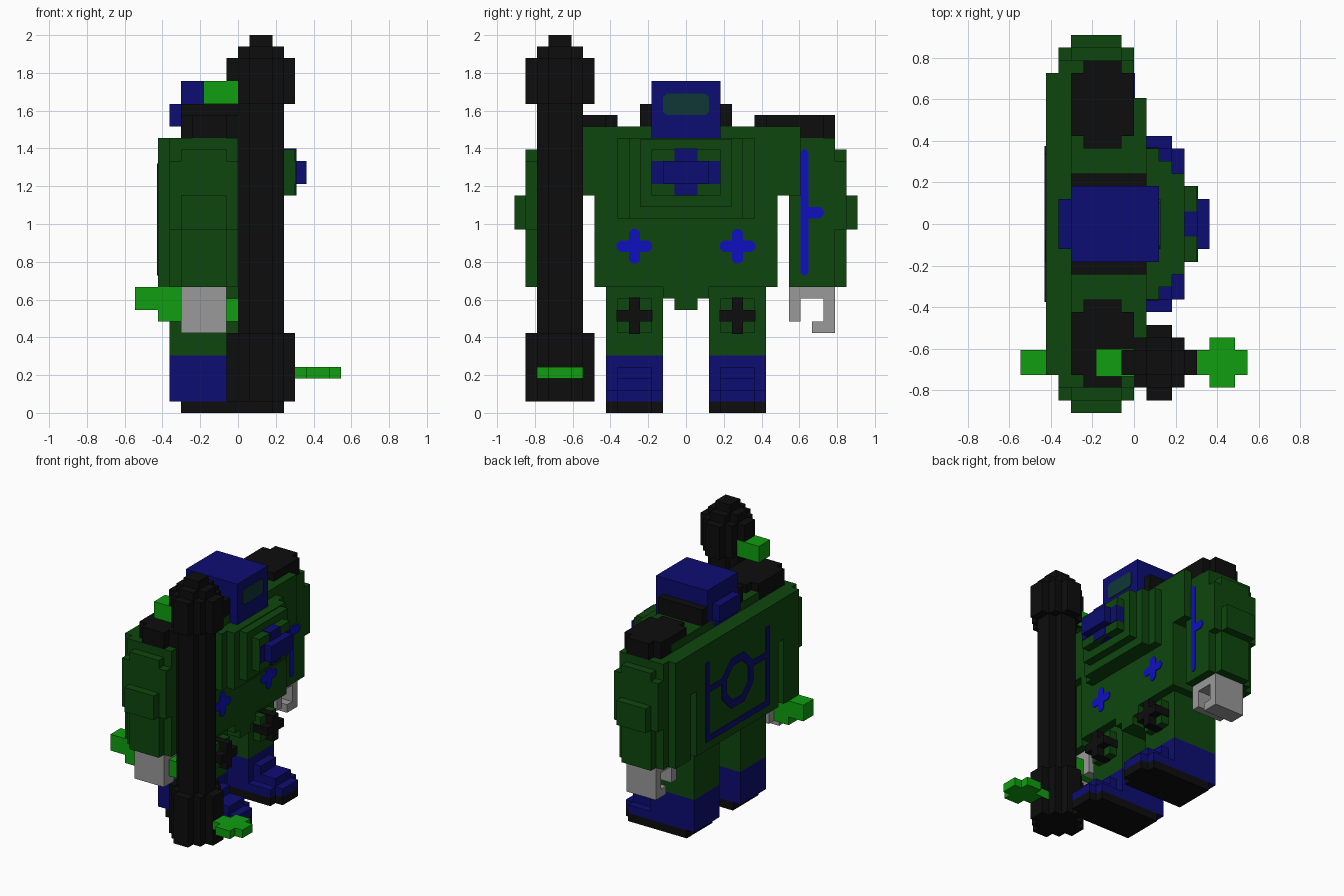
import bpy, bmesh, math

if "Cube" in bpy.data.objects:
    bpy.data.objects.remove(bpy.data.objects["Cube"])

U = 2 / 33      # one block
P = 0.09        # thickness of painted plates, in blocks


def material(name, r, g, b):
    m = bpy.data.materials.new(name)
    m.diffuse_color = (r, g, b, 1)
    m.use_nodes = True
    m.node_tree.nodes["Principled BSDF"].inputs["Base Color"].default_value = (r, g, b, 1)
    return m


GREEN = material("dark green", 0.0044, 0.062, 0.0044)
NAVY = material("navy blue", 0.004, 0.004, 0.17)
BRIGHT = material("bright blue", 0.005, 0.005, 0.53)
LIME = material("bright green", 0.005, 0.34, 0.005)
BLACK = material("black", 0.004, 0.004, 0.004)
GREY = material("grey", 0.32, 0.32, 0.32)
VISOR = material("dark teal", 0.005, 0.037, 0.037)


def finish(name, mat, bm):
    bmesh.ops.recalc_face_normals(bm, faces=bm.faces)
    bmesh.ops.scale(bm, vec=(U, U, U), verts=bm.verts)
    me = bpy.data.meshes.new(name)
    bm.to_mesh(me)
    bm.free()
    me.materials.append(mat)
    ob = bpy.data.objects.new(name, me)
    bpy.context.collection.objects.link(ob)
    return ob


def blocks(name, mat, *boxes, side=1):
    """Boxes given as x0, x1, y0, y1, z0, z1 in blocks; side -1 mirrors y."""
    bm = bmesh.new()
    for x0, x1, y0, y1, z0, z1 in boxes:
        vs = bmesh.ops.create_cube(bm, size=1)["verts"]
        for v in vs:
            v.co.x = x0 if v.co.x < 0 else x1
            v.co.y = side * (y0 if v.co.y < 0 else y1)
            v.co.z = z0 if v.co.z < 0 else z1
    return finish(name, mat, bm)


def plates(name, mat, x, *rects, side=1):
    """Thin chamfered plates facing x, given as y0, y1, z0, z1, chamfer."""
    bm = bmesh.new()
    for y0, y1, z0, z1, c in rects:
        pts = [(y0 + c, z0), (y1 - c, z0), (y1, z0 + c), (y1, z1 - c),
               (y1 - c, z1), (y0 + c, z1), (y0, z1 - c), (y0, z0 + c)]
        f = bm.faces.new([bm.verts.new((x, side * y, z)) for y, z in pts])
        ext = bmesh.ops.extrude_face_region(bm, geom=[f])["geom"]
        bmesh.ops.translate(bm, vec=(P, 0, 0),
                            verts=[v for v in ext if isinstance(v, bmesh.types.BMVert)])
    return finish(name, mat, bm)


def disc(cx, cy, r, z0, z1):
    """Blocky round column made of crossed boxes."""
    spans = {1: [(1, 1)], 2: [(1, 2), (2, 1)], 3: [(1, 3), (2, 2), (3, 1)]}[r]
    return [(cx - a, cx + a, cy - b, cy + b, z0, z1) for a, b in spans]


# Torso with stepped chest
blocks("torso", GREEN,
       (-7, 1, -8, 8, 11, 24),
       (-5, 1, -10, 10, 19, 25),
       (-7, -5, -9, 9, 19, 24),
       (-4, 1, -2, 2, 10, 11), (-3, 1, -1, 1, 9, 11))
blocks("chest_steps", GREEN,
       (0, 2, -6, 6, 17, 24), (0, 3, -5, 5, 17, 24),
       (0, 4, -4, 4, 18, 23.9), (0, 5, -3, 3, 19, 23))
blocks("chest_emblem", NAVY,
       (4, 5 + P, -3, 3, 20, 22), (4, 5 + P, -1, 1, 19, 23 + P),
       (5, 6, -2, 2, 20, 22))

# Head, visor and collar
blocks("head", NAVY, (-5, 2, -3, 3, 24, 29), (-6, -4, -2, 2, 25, 27))
plates("visor", VISOR, 2, (-2, 2, 26, 27.9, 0.3))
blocks("collar", BLACK, (-5, 1, -4, 4, 24, 27))

# Emblem ring and lines painted on the back
bm = bmesh.new()
rings = [[bm.verts.new((x, r * math.cos(math.pi / 8 + i * math.pi / 4),
                        17.4 + r * math.sin(math.pi / 8 + i * math.pi / 4))) for i in range(8)]
         for x, r in ((-7, 3.3), (-7 - P, 3.3), (-7 - P, 2.3), (-7, 2.3))]
for k in range(4):
    a, b = rings[k], rings[(k + 1) % 4]
    for i in range(8):
        j = (i + 1) % 8
        bm.faces.new((a[i], a[j], b[j], b[i]))
finish("back_ring", NAVY, bm)
plates("back_lines", NAVY, -7 - P,
       (5.5, 6.2, 12, 21.8, 0.1), (-6.2, -5.5, 12, 21.8, 0.1),
       (-6.2, 6.2, 12, 12.7, 0.1),
       (2.9, 5.9, 18, 18.7, 0.1), (-5.9, -2.9, 18, 18.7, 0.1))

for side, label in ((1, "left"), (-1, "right")):
    # Arm with stepped outer side
    blocks(label + "_arm", GREEN,
           (-7, 0, 9, 12, 11, 24), (-6, 0, 9, 13, 11, 24),
           (-5, -1, 13, 14, 11, 23), (-6, 0, 13, 14, 16, 22),
           (-5, -1, 13, 15, 16, 19), (-7, 0, 8, 9, 19, 24), side=side)
    blocks(label + "_shoulder_cap", BLACK,
           (-5, 0, 7, 12, 24, 26), (-4, -1, 6, 13, 24, 26), side=side)
    # Hand with an open grip
    blocks(label + "_hand", GREY,
           (-5, -1, 9, 13, 10, 11), (-5, -1, 9, 10, 8, 10),
           (-5, -1, 12, 13, 7, 10), (-5, -1, 11, 13, 7, 8), side=side)
    # Leg, knee, boot and sole
    blocks(label + "_leg", GREEN,
           (-6, 0, 2, 7, 5, 11), (0, 1, 3, 6, 7, 10), side=side)
    blocks(label + "_knee_cross", BLACK,
           (0, 2, 4, 5, 7 - P, 10 + P), (0, 2, 3 - P, 6 + P, 8, 9), side=side)
    blocks(label + "_boot", NAVY,
           (-6, 0, 2, 7, 1, 5), (0, 1, 3, 6, 1, 4),
           (0, 3, 2, 7, 1, 2), (0, 4, 3, 6, 1, 2), (0, 3, 3, 6, 2, 3), side=side)
    blocks(label + "_sole", BLACK,
           (-5, 3, 2, 7, 0, 1), (3, 4, 3, 6, 0, 1), side=side)
    # Painted star on the coat
    plates(label + "_star", BRIGHT, 1,
           (2.95, 6.05, 14.05, 15.05, 0.3), (4, 5, 13.05, 16.05, 0.3), side=side)

# Stripe down the left arm
plates("arm_stripe", BRIGHT, 0, (10, 10.7, 12, 23, 0.25), (10.3, 12, 17, 18, 0.3))

# Standing weapon
blocks("weapon_shaft", BLACK, *disc(2, -11, 2, 6, 28))
blocks("weapon_top", BLACK, *disc(2, -11, 3, 27, 31),
       *disc(2, -11, 2, 31, 32), *disc(2, -11, 1, 32, 33))
blocks("weapon_base", BLACK, *disc(2, -11, 3, 1, 7))
blocks("weapon_foot_blade", LIME, (4, 9, -12, -10, 3, 4), (6, 8, -13, -9, 3, 4))
blocks("weapon_top_lug", LIME, (-3, 0, -12 - P, -10 + P, 27, 29))

# Handle held in the right hand
blocks("weapon_handle", LIME, (-7, 0, -12, -10, 8, 10), (-9, -5, -12, -10, 9, 11))
